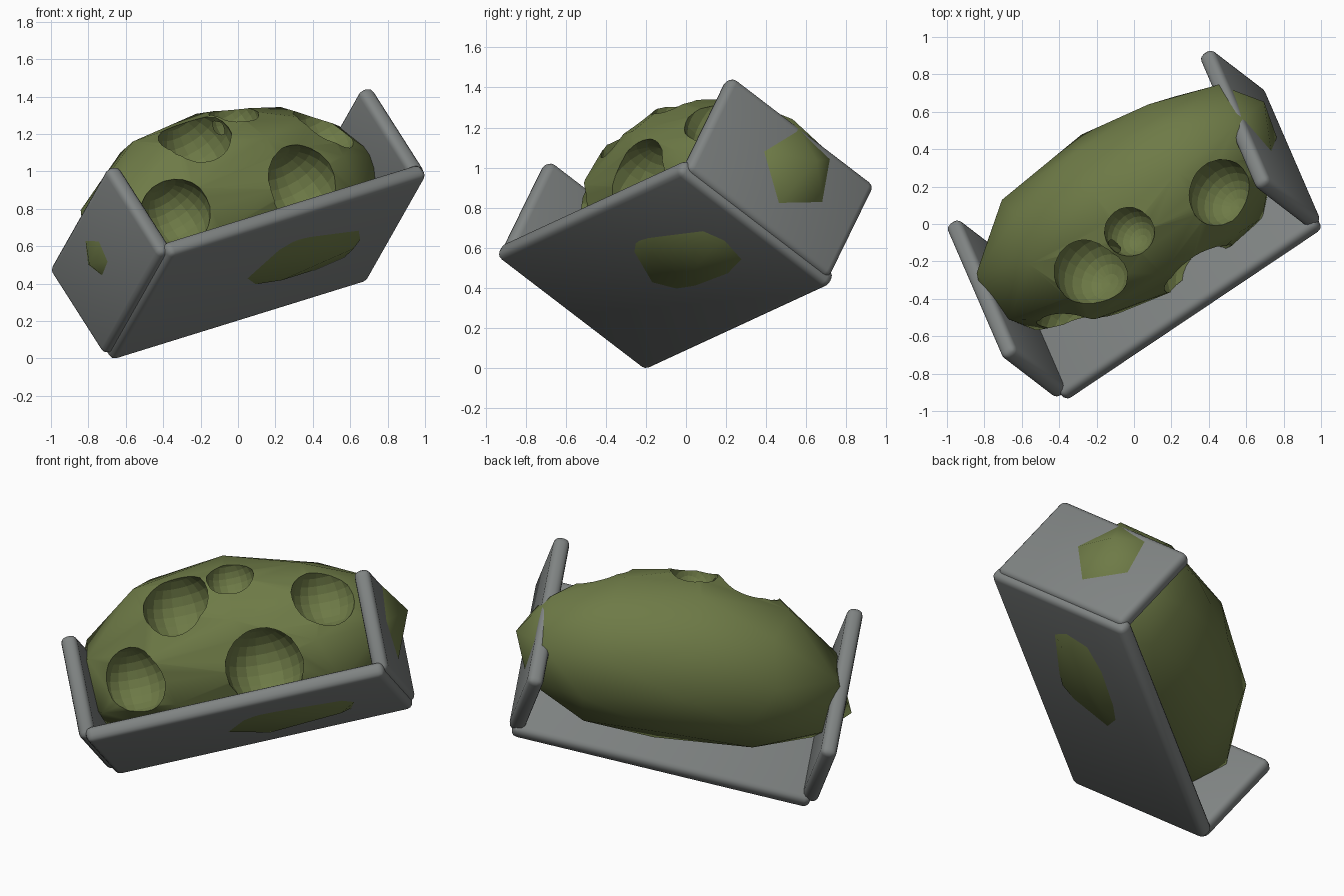
import bpy
import math
from mathutils import Matrix, Vector

cube = bpy.data.objects.get("Cube")
if cube:
    bpy.data.objects.remove(cube, do_unlink=True)


def material(name, rgb):
    m = bpy.data.materials.new(name)
    m.use_nodes = True
    col = (*rgb, 1.0)
    m.diffuse_color = col
    m.node_tree.nodes["Principled BSDF"].inputs["Base Color"].default_value = col
    return m


grey = material("plate grey", (0.215, 0.23, 0.227))
green = material("olive green", (0.155, 0.195, 0.062))

# Tilted frame: long = tray length, side = tray depth, up = tray normal
long = Vector((0.804, 0.539, 0.249)).normalized()
up = Vector((-0.4955, 0.38, 0.777))
up = (up - long * up.dot(long)).normalized()
side = up.cross(long)
frame = Matrix((long, side, up)).transposed().to_4x4()
frame.translation = (0.147, -0.1025, 0.515)


def finish(name, mat, matrix):
    ob = bpy.context.object
    ob.name = name
    ob.data.materials.clear()
    ob.data.materials.append(mat)
    ob.matrix_world = frame @ matrix
    return ob


def apply(ob, mod):
    bpy.context.view_layer.objects.active = ob
    bpy.ops.object.modifier_apply(modifier=mod.name)


def plate(name, centre, size):
    """Rounded slab in the tilted frame."""
    bpy.ops.mesh.primitive_cube_add(size=1)
    ob = finish(name, grey, Matrix.Translation(centre))
    for v in ob.data.vertices:
        v.co = [c * s for c, s in zip(v.co, size)]
    mod = ob.modifiers.new("rounding", "BEVEL")
    mod.width = 0.035
    mod.segments = 3
    apply(ob, mod)
    bpy.ops.object.shade_smooth()


# Tray: base and two ends
plate("base_plate", (0, 0, 0), (1.71, 1.0, 0.09))
for name, x in (("left_end_plate", 0.833), ("right_end_plate", -0.85)):
    plate(name, (x, 0, 0.2865), (0.09, 0.95, 0.593))

# Rock body: coarse stretched sphere along the tray, gently bent
bpy.ops.mesh.primitive_ico_sphere_add(subdivisions=2, radius=1)
bpy.ops.object.shade_smooth()
pose = (Matrix.Translation((0.01, 0.065, 0.37))
        @ Matrix.Rotation(math.radians(1.5), 4, "Z")
        @ Matrix.Rotation(math.radians(90 - 3.0), 4, "Y")
        @ Matrix.Diagonal((0.51, 0.49, 0.97, 1))
        @ Matrix.Rotation(math.radians(-5), 4, "Z"))
body = finish("rock_body", green, Matrix())
bow = Vector((0.06, -0.085, 0.04))
sway = Vector((0, 0, -0.18))
for v in body.data.vertices:
    z = v.co.z
    v.co = pose @ v.co + (bow + sway * z) * (1 - z ** 2)

# Craters: centre in the tilted frame and radius
craters = (
    ((-0.55, -0.31, 0.28), 0.19),
    ((-0.22, -0.34, 0.62), 0.205),
    ((0.19, -0.385, 0.185), 0.22),
    ((0.09, -0.345, 0.715), 0.135),
    ((0.585, -0.33, 0.515), 0.185),
)
for centre, radius in craters:
    bpy.ops.mesh.primitive_uv_sphere_add(segments=20, ring_count=12, radius=radius)
    cutter = finish("crater_cutter", green, Matrix.Translation(centre))
    cutter.hide_render = True
    mod = body.modifiers.new("crater", "BOOLEAN")
    mod.operation = "DIFFERENCE"
    mod.solver = "EXACT"
    mod.object = cutter
    bpy.context.view_layer.update()
    apply(body, mod)
    bpy.data.objects.remove(cutter, do_unlink=True)
